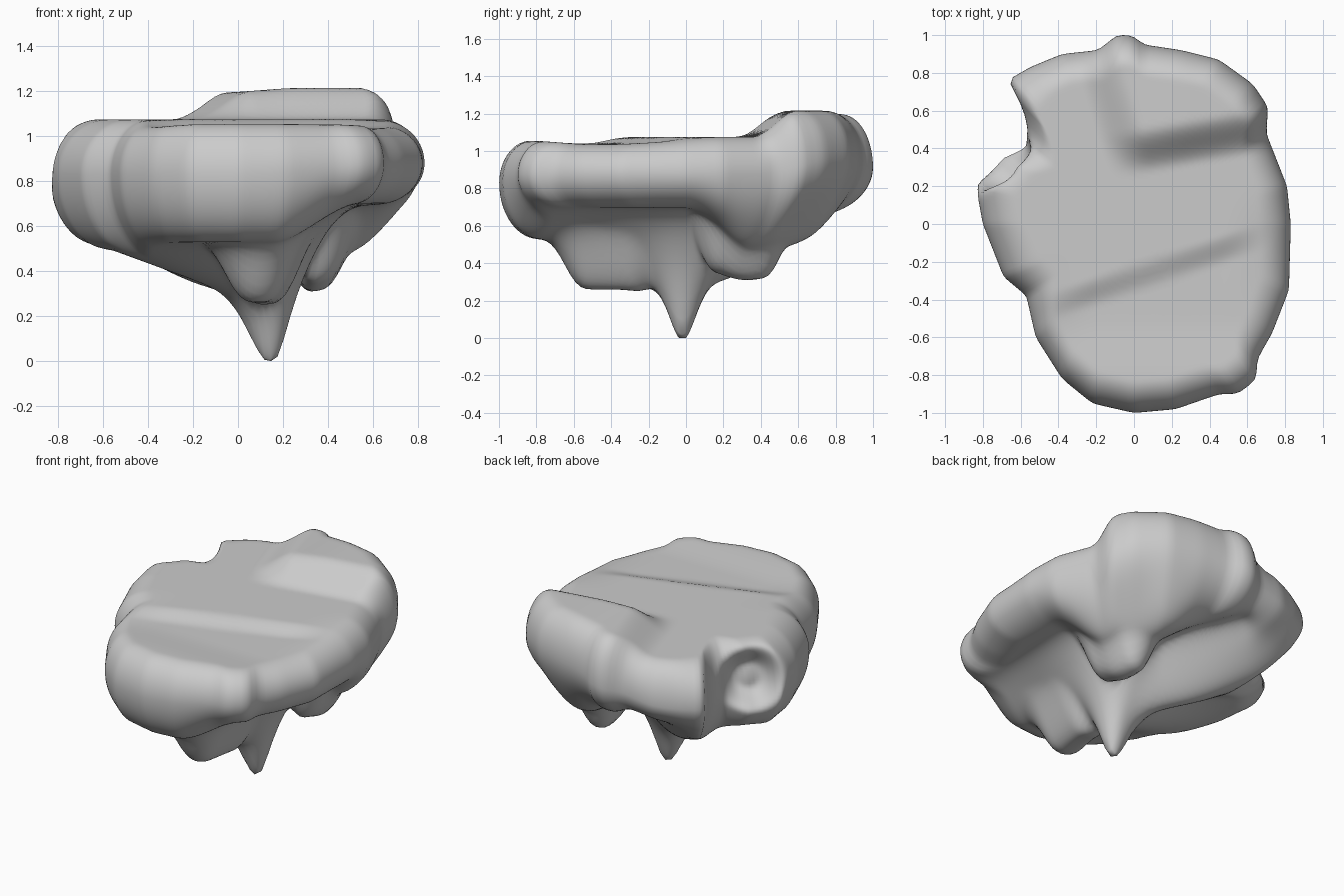
import bpy, bmesh
from math import sin, cos, pi, hypot, exp, sqrt
from mathutils import Vector

if "Cube" in bpy.data.objects:
    bpy.data.objects.remove(bpy.data.objects["Cube"])

# Plan outline of the slab, counter-clockwise, including the back-left scoop
OUTLINE = [(.83, 0), (.81, .2), (.70, .48), (.71, .62), (.63, .74), (.45, .87), (.25, .92),
           (.05, .95), (-.01, 1.0), (-.09, 1.0), (-.19, .92), (-.38, .90), (-.55, .83),
           (-.67, .76), (-.60, .66), (-.56, .5), (-.58, .42), (-.73, .37), (-.84, .22),
           (-.80, 0), (-.69, -.28), (-.57, -.38), (-.52, -.6), (-.38, -.82), (-.22, -.95),
           (0, -1), (.22, -.98), (.45, -.9), (.55, -.9), (.65, -.82), (.65, -.72),
           (.73, -.58), (.82, -.35)]
N, RINGS = 200, 44


def smooth(v, a, b):
    t = max(0, min(1, (v - a) / (b - a)))
    return t * t * (3 - 2 * t)


def radius(angle):
    c, s = cos(angle), sin(angle)
    best = 0
    for (x1, y1), (x2, y2) in zip(OUTLINE, OUTLINE[1:] + OUTLINE[:1]):
        dx, dy = x2 - x1, y2 - y1
        det = c * dy - s * dx
        if abs(det) < 1e-9:
            continue
        r, u = (x1 * dy - y1 * dx) / det, (x1 * s - y1 * c) / det
        if r > 0 and -1e-6 <= u <= 1 + 1e-6:
            best = max(best, r)
    return best


def ridge(x, y, a, b, w, power=2):
    """Falloff around segment a-b; returns weight and position along it."""
    dx, dy = b[0] - a[0], b[1] - a[1]
    t = max(0, min(1, ((x - a[0]) * dx + (y - a[1]) * dy) / (dx * dx + dy * dy)))
    d = hypot(x - a[0] - t * dx, y - a[1] - t * dy)
    return exp(-(d / w) ** power), t


def top_height(x, y):
    # front terrace, main level and raised back-right plateau
    fade = smooth(x, -.6, -.2) * (1 - smooth(x, .45, .75))
    line = y + .27 - .33 * x
    step = fade * smooth(line, -.1, .06) + (1 - fade) * smooth(line, -.4, .3)
    z = 1.035 + .04 * step + .02 * smooth(-y, .5, .85)
    edge = smooth(x + .3 * (y - .5), -.22, .06) * smooth(y - .17 * x, .26, .5)
    return z + .14 * edge * (1 - .15 * smooth(-x, -.3, .1))


def bottom_height(x, y):
    # slab underside, higher on the right and at the back
    base = .53 + .17 * smooth(x, .15, .55) * smooth(-y, -.5, 0) + .12 * smooth(y, .25, .75)
    base += .03 * smooth(x, .2, .5) * smooth(y, .2, .6)
    # hanging peaks and the ridges that join them
    front = ridge(x, y, (.09, -.5), (.13, -.3), .17, 3)[0]
    spike = hypot((x - .15) * (1.1 if x > .15 else .75), y + .02)
    rw, rt = ridge(x, y, (.12, .02), (-.58, .66), .17)
    lw, lt = ridge(x, y, (.05, -.1), (-.55, -.15), .28)
    bw = ridge(x, y, (.38, .18), (.34, .40), .13, 3)[0]
    kw = ridge(x, y, (.42, .3), (.32, .66), .2)[0]
    drops = [.27 * front, .34 * exp(-(spike / .21) ** 2) + .19 * exp(-(spike / .085) ** 2),
             (.28 - .22 * rt) * rw, (.26 - .22 * lt) * lw, .25 * bw, .13 * kw]
    groove = .06 * ridge(x, y, (-.2, .72), (.12, .42), .1)[0]
    return max(0, base + groove - sum(d ** 4 for d in drops) ** .25)


def rim_height(x, y):
    return .83 + .05 * smooth(x, 0, .7) + .12 * smooth(y, .4, .95) * smooth(x, -.5, .2)


SCOOP, AXIS = Vector((-.74, .35, .88)), Vector((.72, -.66, -.22)).normalized()


def scooped(p):
    """Bowl hollowed into the back-left rim."""
    q = p - SCOOP
    along = q.dot(AXIS)
    off = (q - along * AXIS).length
    return p + AXIS * (.17 * smooth(.22 - off, 0, .16) * (1 - smooth(along, .15, .6)))


radii = [radius(2 * pi * i / N) for i in range(N)]
radii = [(radii[i - 1] + 4 * radii[i] + radii[(i + 1) % N]) / 6 for i in range(N)]


def ring(bm, s, upper):
    out = []
    for i, r in enumerate(radii):
        a = 2 * pi * i / N
        x, y = r * s * cos(a), r * s * sin(a)
        rx, ry = r * cos(a), r * sin(a)
        rim = rim_height(rx, ry)
        width = .17 + .06 * smooth(-rx, .45, .7) if upper else .21 + .14 * smooth(ry, .4, .9)
        d = min(1, (1 - s) * r / width)
        f = sqrt(max(0, 1 - (1 - d) ** 2))
        z = top_height(x, y) if upper else bottom_height(x, y)
        out.append(bm.verts.new(scooped(Vector((x, y, rim + (z - rim) * f)))))
    return out


# Floating rock slab: rings from the top centre, round the rim, to the bottom centre
bm = bmesh.new()
steps = [sin(pi / 2 * k / RINGS) for k in range(1, RINGS + 1)]
rings = [ring(bm, s, True) for s in steps] + [ring(bm, s, False) for s in reversed(steps[:-1])]
for a, b in zip(rings, rings[1:]):
    for i in range(N):
        j = (i + 1) % N
        bm.faces.new((a[i], b[i], b[j], a[j]))
top = bm.verts.new((0, 0, top_height(0, 0)))
low = bm.verts.new((0, 0, bottom_height(0, 0)))
for i in range(N):
    j = (i + 1) % N
    bm.faces.new((top, rings[0][i], rings[0][j]))
    bm.faces.new((low, rings[-1][j], rings[-1][i]))
bmesh.ops.recalc_face_normals(bm, faces=bm.faces)
for f in bm.faces:
    f.smooth = True
mesh = bpy.data.meshes.new("floating_rock")
bm.to_mesh(mesh)
bm.free()
rock = bpy.data.objects.new("floating_rock", mesh)
bpy.context.collection.objects.link(rock)
